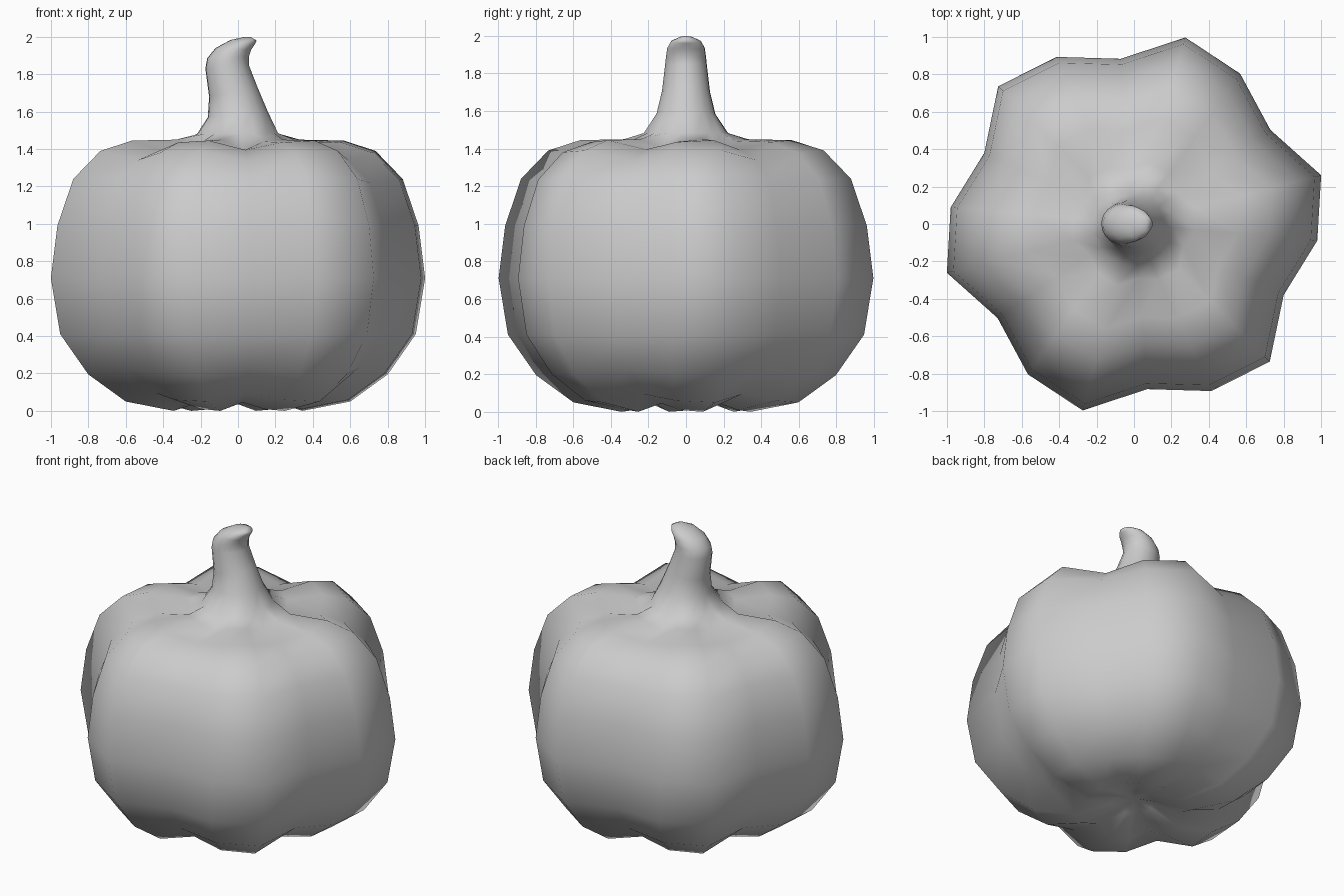
import bpy, bmesh
from math import sin, cos, radians

if "Cube" in bpy.data.objects:
    bpy.data.objects.remove(bpy.data.objects["Cube"])

# One lobe = three columns: (angle, radius, groove depth weight); six lobes around
LOBE = [(-25.4, 0.886, 1.0), (-5.2, 0.984, 0.2), (14.6, 1.034, 0.0)]
COLUMNS = [(radians(a + 60 * k), r, g) for k in range(6) for a, r, g in LOBE]

# Body rings: (scale, height, groove offset in z)
BODY = [(0.13, 0.07, 0.02), (0.345, 0.0, 0.045), (0.6, 0.05, 0.045),
        (0.8, 0.195, 0.03), (0.95, 0.41, 0.0), (1.0, 0.71, 0.0),
        (0.965, 0.99, 0.0), (0.88, 1.24, -0.02), (0.735, 1.39, -0.05),
        (0.565, 1.445, -0.05), (0.33, 1.45, -0.05)]

# Stem rings: left x, left z, right x, right z, half width in y
STEM = [(-0.22, 1.48, 0.215, 1.485, 0.225), (-0.162, 1.57, 0.16, 1.60, 0.157),
        (-0.155, 1.68, 0.105, 1.73, 0.128), (-0.175, 1.83, 0.058, 1.85, 0.112),
        (-0.165, 1.885, 0.058, 1.89, 0.107), (-0.12, 1.94, 0.07, 1.93, 0.10),
        (-0.04, 1.983, 0.09, 1.96, 0.08), (0.03, 1.998, 0.10, 1.98, 0.04)]

bm = bmesh.new()
rings = []
for s, z, dz in BODY:
    rings.append([bm.verts.new((s * r * cos(a), s * r * sin(a), z + dz * g))
                  for a, r, g in COLUMNS])
for xl, zl, xr, zr, w in STEM:
    rings.append([bm.verts.new(((xl + xr) / 2 + (xr - xl) / 2 * cos(a),
                                w * sin(a),
                                (zl + zr) / 2 + (zr - zl) / 2 * cos(a)))
                  for a, r, g in COLUMNS])

# Skin between neighbouring rings
n = len(COLUMNS)
for lo, hi in zip(rings, rings[1:]):
    for i in range(n):
        j = (i + 1) % n
        bm.faces.new((lo[i], lo[j], hi[j], hi[i]))

# Bottom dimple and stem tip
for ring, point in ((rings[0], (0, 0, 0.10)), (rings[-1], (0.065, 0, 2.0))):
    c = bm.verts.new(point)
    for i in range(n):
        bm.faces.new((ring[i], ring[(i + 1) % n], c))
bmesh.ops.recalc_face_normals(bm, faces=bm.faces)

mesh = bpy.data.meshes.new("pumpkin")
bm.to_mesh(mesh)
bm.free()
for p in mesh.polygons:
    p.use_smooth = True
pumpkin = bpy.data.objects.new("pumpkin", mesh)
bpy.context.collection.objects.link(pumpkin)
